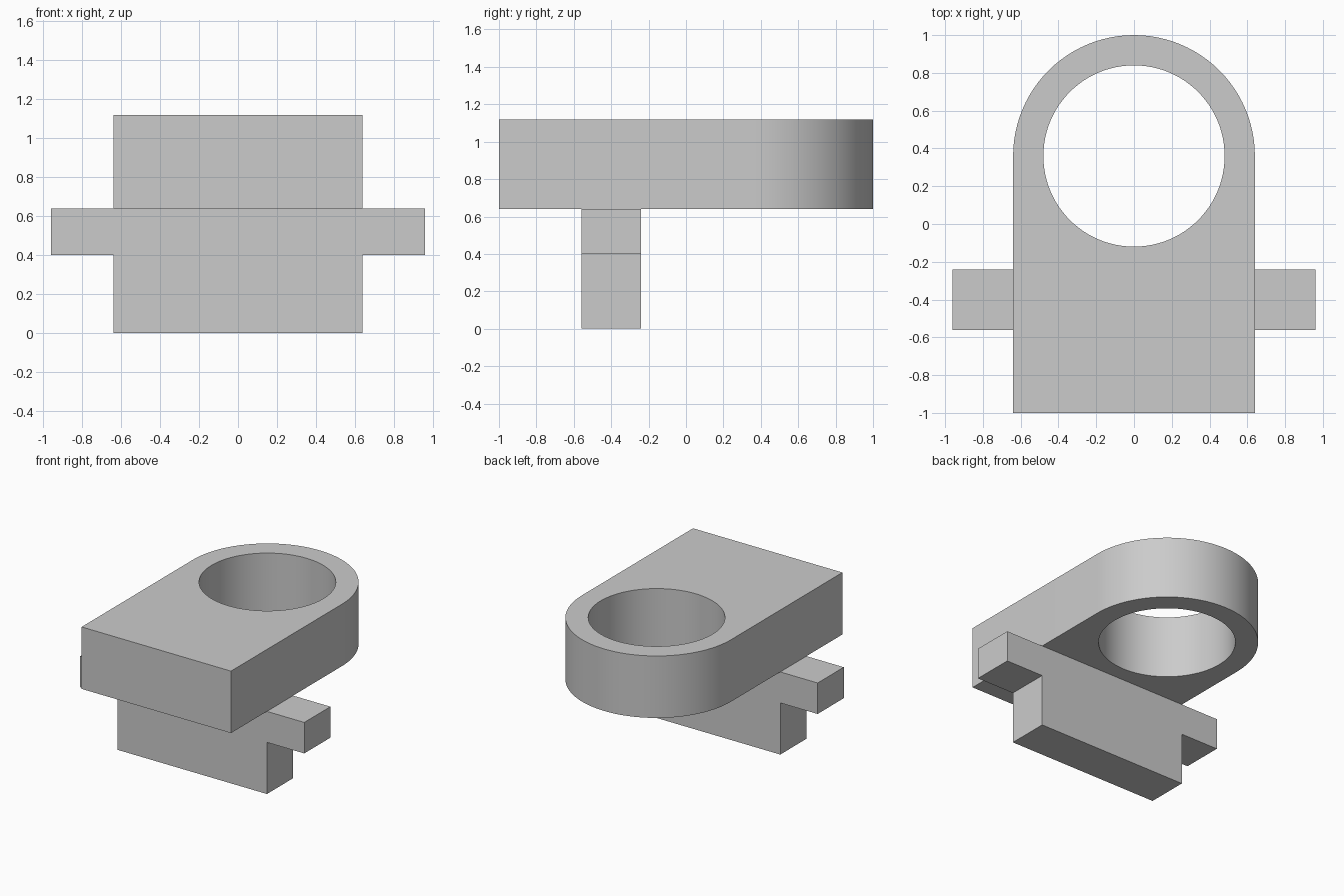
import bpy
import bmesh
from math import sin, cos, pi

cube = bpy.data.objects.get("Cube")
if cube:
    bpy.data.objects.remove(cube, do_unlink=True)

grey = bpy.data.materials.new("light_grey")
grey.use_nodes = True
colour = (0.6, 0.6, 0.6, 1)
grey.diffuse_color = colour
grey.node_tree.nodes["Principled BSDF"].inputs["Base Color"].default_value = colour


def arc(radius, centre_y, start, end, steps):
    angles = [start + (end - start) * i / steps for i in range(steps + 1)]
    return [(radius * cos(a), centre_y + radius * sin(a)) for a in angles]


def extruded(name, loops, place, depth):
    """Fill closed outlines (later ones are holes) and extrude them along depth."""
    bm = bmesh.new()
    edges = []
    for loop in loops:
        verts = [bm.verts.new(place(*p)) for p in loop]
        edges += [bm.edges.new((v, verts[i - 1])) for i, v in enumerate(verts)]
    if len(loops) == 1:
        faces = [bm.faces.new(verts)]
    else:
        filled = bmesh.ops.triangle_fill(bm, edges=edges, use_beauty=True)
        faces = [g for g in filled["geom"] if isinstance(g, bmesh.types.BMFace)]
    result = bmesh.ops.extrude_face_region(bm, geom=faces, use_keep_orig=True)
    moved = [g for g in result["geom"] if isinstance(g, bmesh.types.BMVert)]
    bmesh.ops.translate(bm, verts=moved, vec=depth)
    bmesh.ops.recalc_face_normals(bm, faces=bm.faces)
    mesh = bpy.data.meshes.new(name)
    bm.to_mesh(mesh)
    bm.free()
    mesh.materials.append(grey)
    obj = bpy.data.objects.new(name, mesh)
    bpy.context.collection.objects.link(obj)
    bpy.ops.object.select_all(action="DESELECT")
    obj.select_set(True)
    bpy.context.view_layer.objects.active = obj
    bpy.ops.object.shade_smooth_by_angle(angle=pi / 6)
    return obj


# Round-ended plate with a through hole
half, centre = 0.64, 0.36
outline = [(-half, -1), (half, -1)] + arc(half, centre, 0, pi, 48)
hole = arc(0.48, centre, 0, 2 * pi, 96)[:-1]
extruded("ring_plate", [outline, hole], lambda x, y: (x, y, 0.64), (0, 0, 0.48))

# T-shaped support below, with a lug on each side
side = [(half, 0), (half, 0.4), (0.96, 0.4), (0.96, 0.64)]
profile = side + [(-x, z) for x, z in reversed(side)]
extruded("tee_support", [profile], lambda x, z: (x, -0.56, z), (0, 0.32, 0))
